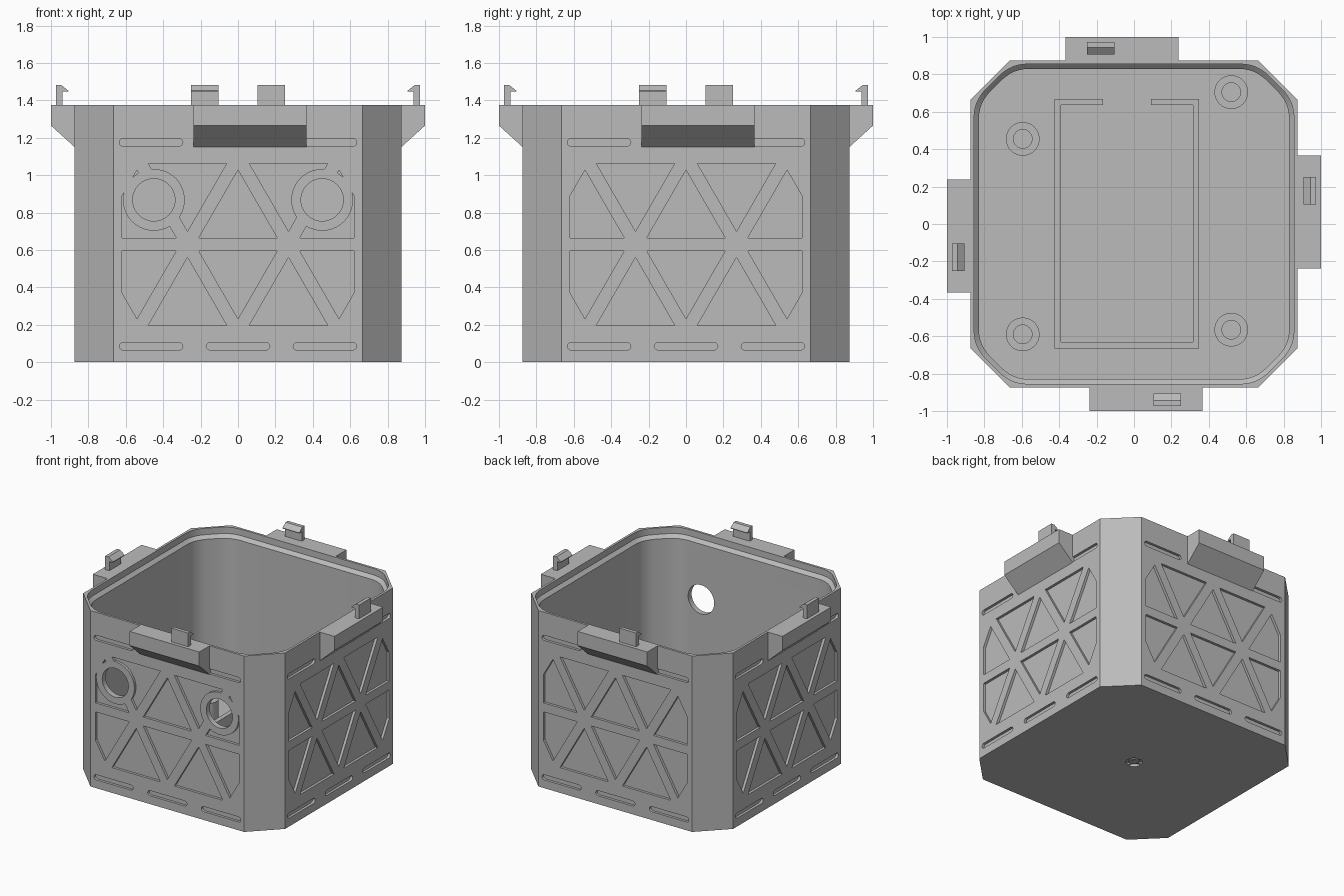
import bpy, bmesh, math
from mathutils import Vector, Matrix

if "Cube" in bpy.data.objects:
    bpy.data.objects.remove(bpy.data.objects["Cube"], do_unlink=True)

grey = bpy.data.materials.new("plain_grey")
grey.use_nodes = True
GREY = (0.5, 0.5, 0.5, 1)
grey.diffuse_color = GREY
grey.node_tree.nodes["Principled BSDF"].inputs["Base Color"].default_value = GREY

HALF, FLAT, TOP = 0.873, 0.665, 1.375
FLOOR = 0.045


def add_loft(bm, rings, cap=True):
    """Skin a list of equal-length rings of points."""
    loops = [[bm.verts.new(p) for p in ring] for ring in rings]
    n = len(loops[0])
    for a, b in zip(loops, loops[1:]):
        for i in range(n):
            j = (i + 1) % n
            bm.faces.new((a[i], a[j], b[j], b[i]))
    if cap:
        bm.faces.new(loops[0][::-1])
        bm.faces.new(loops[-1])


def finish(name, bm, turn=0):
    """Turn the mesh in quarter turns about z and make it an object."""
    bmesh.ops.recalc_face_normals(bm, faces=bm.faces)
    bm.transform(Matrix.Rotation(turn * math.pi / 2, 4, 'Z'))
    mesh = bpy.data.meshes.new(name)
    bm.to_mesh(mesh)
    bm.free()
    mesh.materials.append(grey)
    ob = bpy.data.objects.new(name, mesh)
    bpy.context.collection.objects.link(ob)
    return ob


def loft(name, rings, cap=True, turn=0):
    bm = bmesh.new()
    add_loft(bm, rings, cap)
    return finish(name, bm, turn)


def cut(target, cutter):
    mod = target.modifiers.new("cut", 'BOOLEAN')
    mod.operation, mod.solver, mod.object = 'DIFFERENCE', 'EXACT', cutter
    bpy.context.view_layer.objects.active = target
    bpy.ops.object.modifier_apply(modifier=mod.name)
    bpy.data.objects.remove(cutter, do_unlink=True)


def smooth(ob):
    bpy.ops.object.select_all(action='DESELECT')
    ob.select_set(True)
    bpy.context.view_layer.objects.active = ob
    bpy.ops.object.shade_smooth_by_angle(angle=math.radians(25))


def octagon(inset, z, rounding=0.0):
    a, f = HALF - inset, FLAT - 0.414 * inset
    pts = [Vector(p) for p in ((a, -f), (a, f), (f, a), (-f, a),
                               (-a, f), (-a, -f), (-f, -a), (f, -a))]
    if not rounding:
        return [(p.x, p.y, z) for p in pts]
    out = []
    for i, p in enumerate(pts):
        s = p + (pts[i - 1] - p).normalized() * rounding
        e = p + (pts[(i + 1) % 8] - p).normalized() * rounding
        for k in range(7):
            t = k / 6
            q = s * (1 - t) ** 2 + p * 2 * t * (1 - t) + e * t * t
            out.append((q.x, q.y, z))
    return out


def circle(x, y, z, r, n=32):
    return [(x + r * math.cos(i * math.tau / n), y + r * math.sin(i * math.tau / n), z)
            for i in range(n)]


def wall_circle(x, y, z, r, n=48):
    return [(x + px, y, z + pz) for px, pz, _ in circle(0, 0, 0, r, n)]


def box(name, x0, x1, y0, y1, z0, z1):
    base = ((x0, y0), (x1, y0), (x1, y1), (x0, y1))
    return loft(name, [[(x, y, z) for x, y in base] for z in (z0, z1)])


def clip_x(poly, limit, sign):
    """Keep the part of a polygon with sign * x below the limit."""
    out = []
    for i, a in enumerate(poly):
        b = poly[(i + 1) % len(poly)]
        da, db = limit - sign * a[0], limit - sign * b[0]
        if da >= 0:
            out.append(a)
        if da * db < 0:
            t = da / (da - db)
            out.append((a[0] + (b[0] - a[0]) * t, a[1] + (b[1] - a[1]) * t))
    return out


# Body shell with a stepped rim
body = loft("body", [octagon(0, 0), octagon(0, TOP)])
cavity = loft("cavity", [octagon(t, z, 0.09) for t, z in
                         ((0.043, FLOOR), (0.043, 1.30), (0.018, 1.325), (0.018, 1.42))])
cut(body, cavity)

# Shallow triangular pockets and slots on the four walls
PITCH, MID, RIB, DEPTH, EDGE = 0.54, 0.63, 0.035, 0.02, 0.62
ROW = PITCH * math.sqrt(3) / 2
shrink = 1 - RIB / (ROW / 3)


def wall_pockets(bm):
    polys = []
    for side in (-1, 1):
        for i in range(-2, 3):
            cx = i * PITCH / 2
            toward_mid = i % 2 == 1
            base = MID + side * ROW * (0 if not toward_mid else 1)
            tip = MID + side * ROW * (1 if not toward_mid else 0)
            cz = base + (tip - base) / 3
            tri = [(cx - PITCH / 2, base), (cx + PITCH / 2, base), (cx, tip)]
            tri = [(cx + (x - cx) * shrink, cz + (z - cz) * shrink) for x, z in tri]
            polys.append(clip_x(clip_x(tri, EDGE, 1), EDGE, -1))
        for cx in (-0.465, 0, 0.465):
            cz, r, half = MID + side * 0.545, 0.02, 0.15
            polys.append([(cx + s * half + r * math.cos(s0 + k * math.pi / 6),
                           cz + r * math.sin(s0 + k * math.pi / 6))
                          for s, s0 in ((1, -math.pi / 2), (-1, math.pi / 2))
                          for k in range(7)])
    for poly in polys:
        add_loft(bm, [[(x, y, z) for x, z in poly] for y in (-HALF + DEPTH, -HALF - 0.03)])


for turn in range(4):
    bm = bmesh.new()
    wall_pockets(bm)
    pockets = finish("pockets", bm, turn)
    if turn == 0:
        # Solid collars stay around the front holes
        for x in (-0.45, 0.45):
            cut(pockets, loft("collar", [wall_circle(x, y, 0.868, 0.165) for y in (-0.8, -0.95)]))
    cut(body, pockets)

# Round holes in the front wall
for x in (-0.45, 0.45):
    cut(body, loft("hole", [wall_circle(x, y, 0.868, 0.113) for y in (-0.95, -0.75)]))

# Small cross-slotted recess under the floor
cut(body, loft("recess", [circle(0, 0, -0.02, 0.06), circle(0, 0, 0.02, 0.06)]))
smooth(body)
screw = loft("recess_stud", [circle(0, 0, 0.022, 0.042), circle(0, 0, 0.006, 0.036)])
smooth(screw)
box("recess_bar_x", -0.058, 0.058, -0.006, 0.006, 0.004, 0.022)
box("recess_bar_y", -0.006, 0.006, -0.058, 0.058, 0.004, 0.022)

# Ledge and snap hook on every side
ledge = ((-0.86, TOP), (-1.0, TOP), (-1.0, 1.265), (-0.873, 1.15), (-0.86, 1.138))
hook = ((-0.973, 1.37), (-0.973, 1.482), (-0.945, 1.482), (-0.907, 1.452),
        (-0.907, 1.447), (-0.938, 1.447), (-0.938, 1.37))
for turn, side in enumerate(("front", "left", "back", "right")):
    loft(side + "_ledge", [[(x, y, z) for y, z in ledge] for x in (-0.237, 0.365)], turn=turn)
    loft(side + "_hook", [[(x, y, z) for y, z in hook] for x in (0.105, 0.25)], turn=turn)

# Screw posts on the floor
for i, (x, y) in enumerate(((-0.595, 0.455), (-0.595, -0.59), (0.52, 0.705), (0.52, -0.565))):
    post = loft("post_%d" % i, [circle(x, y, z, r) for r, z in
                                ((0.09, FLOOR - 0.005), (0.09, 0.2), (0.05, 0.2), (0.05, FLOOR - 0.005))], cap=False)
    smooth(post)

# Low tray frame with a gap at the back
LOW, HIGH = FLOOR - 0.005, 0.13
box("tray_right_wall", -0.425, -0.39, -0.665, 0.668, LOW, HIGH)
box("tray_left_wall", 0.315, 0.347, -0.665, 0.668, LOW, HIGH)
box("tray_front_wall", -0.39, 0.315, -0.665, -0.63, LOW, HIGH)
box("tray_back_wall_a", -0.39, -0.165, 0.637, 0.668, LOW, HIGH)
box("tray_back_wall_b", 0.09, 0.315, 0.637, 0.668, LOW, HIGH)
